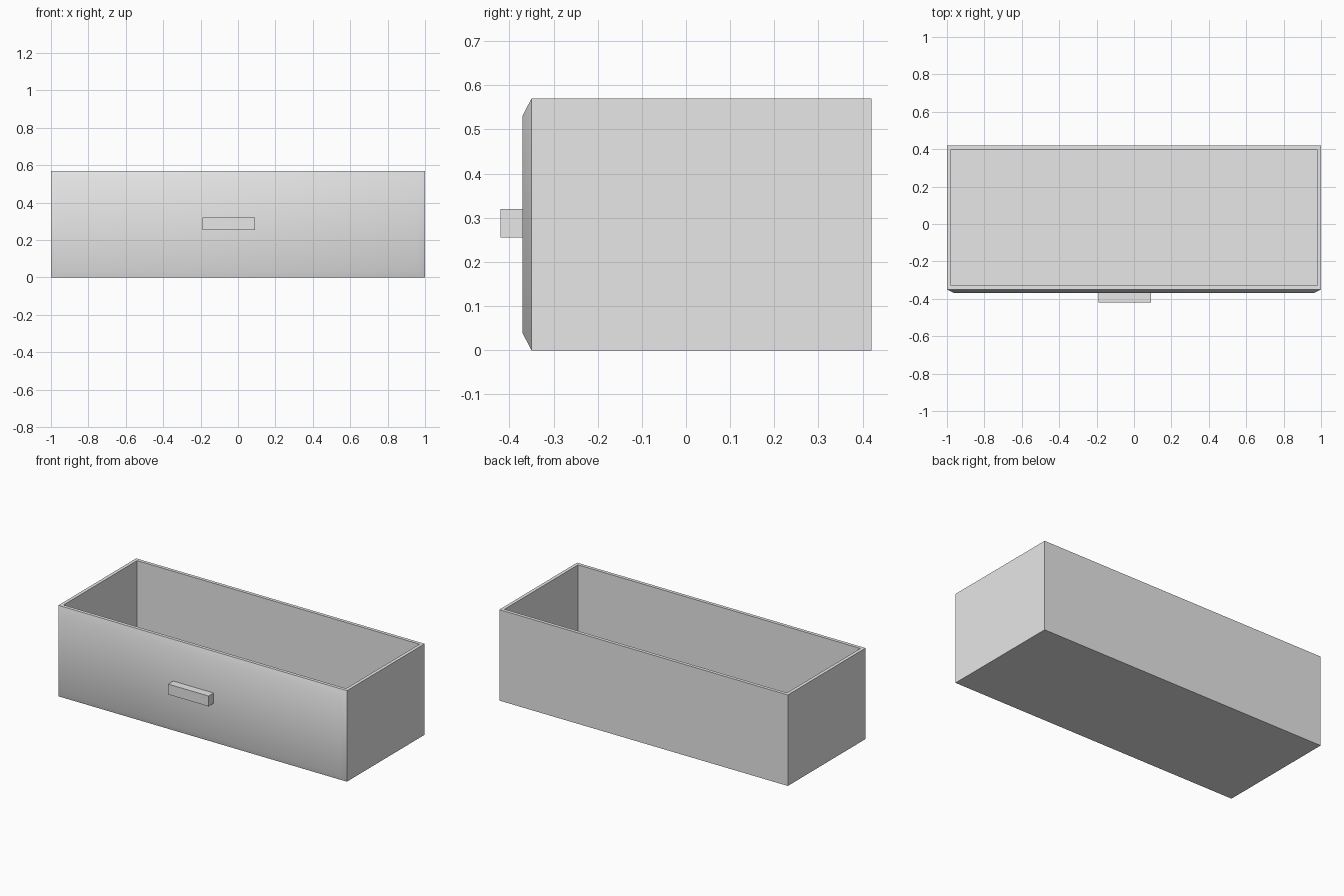
import bpy, bmesh
from mathutils import Vector

cube = bpy.data.objects.get("Cube")
if cube:
    bpy.data.objects.remove(cube, do_unlink=True)

grey = bpy.data.materials.new("light_grey")
grey.use_nodes = True
colour = (0.8, 0.8, 0.8, 1)
grey.diffuse_color = colour
grey.node_tree.nodes["Principled BSDF"].inputs["Base Color"].default_value = colour


def box(bm, low, high):
    low, high = Vector(low), Vector(high)
    verts = bmesh.ops.create_cube(bm, size=1)["verts"]
    for v in verts:
        v.co = (low + high) / 2 + v.co * (high - low)


def finish(bm, name):
    mesh = bpy.data.meshes.new(name)
    bm.to_mesh(mesh)
    bm.free()
    mesh.materials.append(grey)
    obj = bpy.data.objects.new(name, mesh)
    bpy.context.collection.objects.link(obj)
    return obj


def face_towards(bm, direction):
    bm.normal_update()
    return max(bm.faces, key=lambda f: f.normal.dot(Vector(direction)))


HEIGHT, FRONT, BACK = 0.57, -0.35, 0.42
WALL, BEVEL, PANEL = 0.03, 0.055, 0.02

# Drawer body: the top is inset to a rim and pushed down to the floor
bm = bmesh.new()
box(bm, (-1, FRONT, 0), (1, BACK, HEIGHT))
top = face_towards(bm, (0, 0, 1))
bmesh.ops.inset_region(bm, faces=[top], thickness=WALL)
well = bmesh.ops.extrude_discrete_faces(bm, faces=[top])["faces"][0]
for v in well.verts:
    v.co.z = WALL

# Softly bevelled front: inset and pushed forward, shaded smooth
front = face_towards(bm, (0, -1, 0))
edges = list(front.edges)
rim = bmesh.ops.inset_region(bm, faces=[front], thickness=BEVEL)["faces"]
for v in front.verts:
    v.co.y -= PANEL
for f in rim + [front]:
    f.smooth = True
for e in edges:
    e.smooth = False
finish(bm, "drawer_box")

# Handle
bm = bmesh.new()
box(bm, (-0.19, -0.42, 0.255), (0.09, FRONT - PANEL, 0.32))
finish(bm, "handle")
